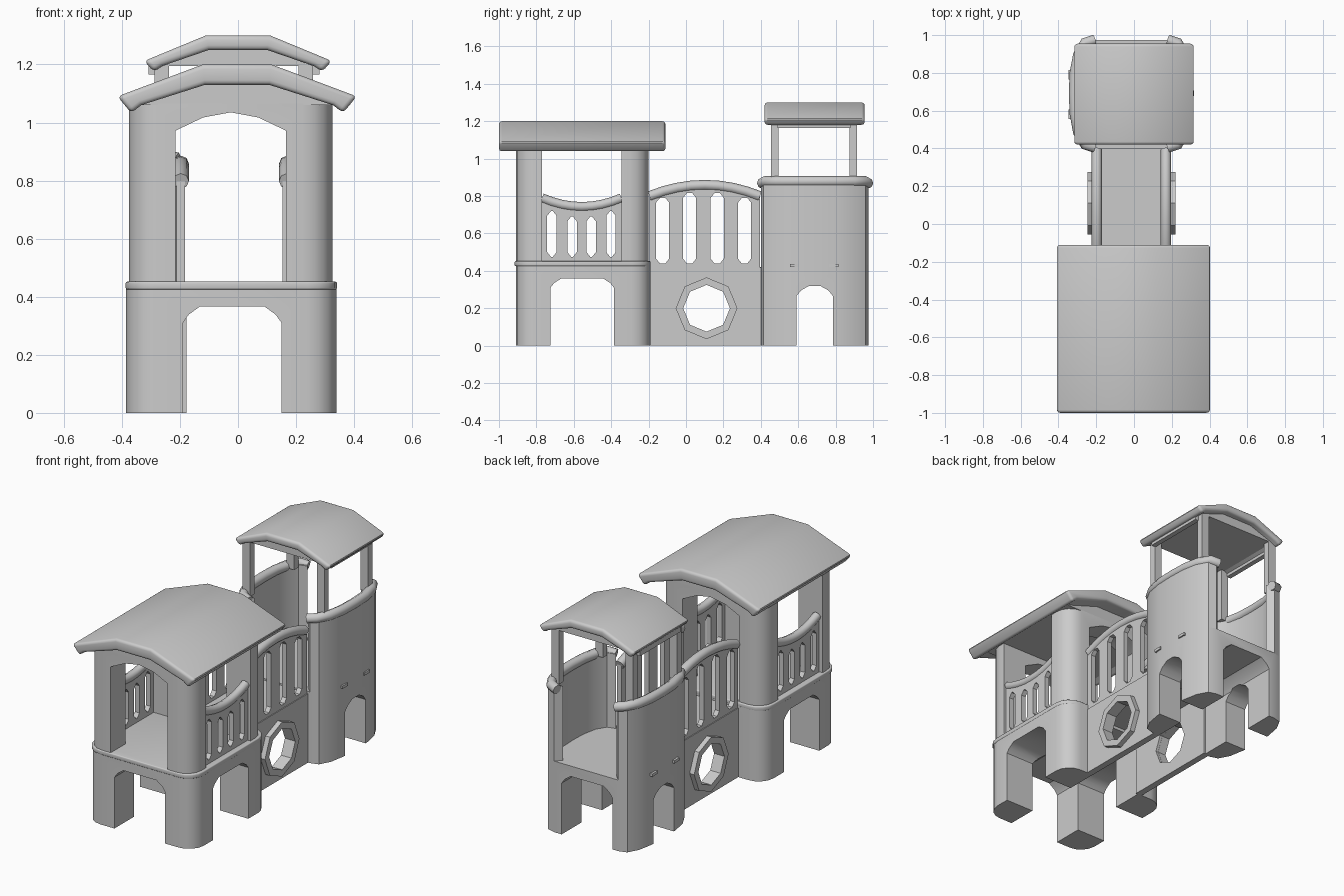
import bpy, bmesh, math

if "Cube" in bpy.data.objects:
    bpy.data.objects.remove(bpy.data.objects["Cube"])

CF, CB = -0.023, -0.014      # centre lines of front tower and of bridge/back tower


def finish(ob, angle=35):
    bpy.ops.object.select_all(action='DESELECT')
    ob.select_set(True)
    bpy.context.view_layer.objects.active = ob
    if ob.type == 'CURVE':
        bpy.ops.object.convert(target='MESH')
        ob = bpy.context.view_layer.objects.active
    for m in list(ob.modifiers):
        bpy.ops.object.modifier_apply(modifier=m.name)
    bpy.ops.object.shade_smooth_by_angle(angle=math.radians(angle))
    return ob


def prism(name, pts, axis, lo, hi, cuts=(), bevel=0):
    """Extrude a 2D outline along an axis, then cut and bevel it."""
    put = {'x': lambda a, b: (lo, a, b), 'y': lambda a, b: (a, lo, b),
           'z': lambda a, b: (a, b, lo)}[axis]
    bm = bmesh.new()
    f = bm.faces.new([bm.verts.new(put(*p)) for p in pts])
    ext = bmesh.ops.extrude_face_region(bm, geom=[f])
    d = [0, 0, 0]
    d['xyz'.index(axis)] = hi - lo
    bmesh.ops.translate(bm, vec=d, verts=[v for v in ext['geom'] if isinstance(v, bmesh.types.BMVert)])
    bmesh.ops.recalc_face_normals(bm, faces=bm.faces)
    me = bpy.data.meshes.new(name)
    bm.to_mesh(me)
    bm.free()
    ob = bpy.data.objects.new(name, me)
    bpy.context.collection.objects.link(ob)
    for c in cuts:
        m = ob.modifiers.new('cut', 'BOOLEAN')
        m.operation, m.solver, m.object = 'DIFFERENCE', 'EXACT', c
    if bevel:
        m = ob.modifiers.new('bevel', 'BEVEL')
        m.width, m.segments, m.limit_method, m.angle_limit = bevel, 3, 'ANGLE', math.radians(40)
    finish(ob)
    for c in cuts:
        bpy.data.objects.remove(c)
    return ob


def cutter(pts, axis, lo, hi):
    ob = prism('cutter', pts, axis, lo, hi)
    ob.hide_render = True
    return ob


def box(name, x0, x1, y0, y1, z0, z1):
    return prism(name, [(x0, y0), (x1, y0), (x1, y1), (x0, y1)], 'z', z0, z1)


def curve(name, dim, loops, cyclic):
    cu = bpy.data.curves.new(name, 'CURVE')
    cu.dimensions = dim
    for pts in loops:
        sp = cu.splines.new('POLY')
        sp.points.add(len(pts) - 1)
        for p, q in zip(sp.points, pts):
            p.co = (*q, 0, 1) if len(q) == 2 else (*q, 1)
        sp.use_cyclic_u = cyclic
    ob = bpy.data.objects.new(name, cu)
    bpy.context.collection.objects.link(ob)
    return ob


def panel(name, loops, x, half):
    """Upright sheet in the y-z plane; loops after the first are holes."""
    ob = curve(name, '2D', loops, True)
    ob.data.fill_mode = 'BOTH'
    ob.data.extrude = half
    ob.rotation_euler = (math.pi / 2, 0, math.pi / 2)
    ob.location.x = x
    return finish(ob)


def tube(name, pts, r):
    ob = curve(name, '3D', [pts], False)
    ob.data.bevel_depth, ob.data.bevel_resolution = r, 2
    ob.data.use_fill_caps = True
    return finish(ob, 50)


def rrect(cx, cy, hx, hy, r, n=4):
    out = []
    for k, (sx, sy) in enumerate([(1, 1), (-1, 1), (-1, -1), (1, -1)]):
        for i in range(n + 1):
            a = math.pi / 2 * (k + i / n)
            out.append((cx + sx * (hx - r) + r * math.cos(a), cy + sy * (hy - r) + r * math.sin(a)))
    return out


def arch(c, h, z0, shoulder, top, fr=((1, 0), (.88, .5), (.65, 1))):
    side = [(h * u, shoulder + (top - shoulder) * v) for u, v in fr]
    left = [(c - u, z) for u, z in side]
    right = [(c + u, z) for u, z in reversed(side) if u > 0]
    return [(c - h, z0)] + left + right + [(c + h, z0)]


def slot(y0, y1, z0, z1):
    c, d = 0.02, 0.025
    return [(y0, z0 + d), (y0 + c, z0), (y1 - c, z0), (y1, z0 + d),
            (y1, z1 - d), (y1 - c, z1), (y0 + c, z1), (y0, z1 - d)]


def octagon(r, y=0.11, z=0.2):
    return [(y + r * math.cos(i * math.pi / 4), z + r * math.sin(i * math.pi / 4)) for i in range(8)]


def roof(name, cx, half, y0, y1):
    """Half outline runs eave bottom, eave tip, ridge edge, then back underneath."""
    tip, ridge, in_ridge, in_eave, low = half
    right = [low, tip, ridge]
    under = [in_ridge, in_eave]
    pts = [(cx + x, z) for x, z in right] + [(cx - x, z) for x, z in reversed(right)]
    pts += [(cx - x, z) for x, z in reversed(under)] + [(cx + x, z) for x, z in under]
    prism(name, pts, 'y', y0, y1, bevel=0.016)
    g = [(cx + x, z) for x, z in under]
    g += [(cx - x, z) for x, z in reversed(under)]
    inset = 0.09 if y0 < 0 else 0.04
    prism(name + '_gable', g, 'y', y0 + inset, y1 - inset)


# Front tower: arched base, flared rim, corner posts, roof
prism('front_base', rrect(CF, -0.55, 0.362, 0.36, 0.1), 'z', 0, 0.43, [
    cutter(arch(-0.02, 0.17, -0.1, 0.31, 0.367), 'y', -1.2, 0.1),
    cutter(arch(-0.555, 0.17, -0.1, 0.31, 0.36), 'x', -1, 1)])
prism('front_deck', rrect(CF, -0.553, 0.364, 0.363, 0.1), 'z', 0.425, 0.452, bevel=0.006)
prism('front_posts', rrect(-0.025, -0.555, 0.35, 0.355, 0.1), 'z', 0.45, 1.065, [
    cutter(arch(-0.025, 0.19, 0.4, 0.972, 1.035, ((1, 0), (.5, .72), (0, 1))), 'y', -1.2, 0.1),
    cutter([(-0.77, 0.4), (-0.345, 0.4), (-0.345, 1.2), (-0.77, 1.2)], 'x', -1, 1)])
roof('front_roof', -0.003, [(0.412, 1.09), (0.118, 1.2), (0.11, 1.13), (0.33, 1.06), (0.365, 1.033)],
     -1.0, -0.11)

# Front tower side railings
def sag(y):
    return 0.737 + 0.045 * ((y + 0.557) / 0.21) ** 2

ys = [-0.77 + 0.425 * i / 8 for i in range(9)]
slots = [slot(a, a + 0.05, 0.475, t) for a, t in
         [(-0.742, 0.72), (-0.634, 0.69), (-0.532, 0.69), (-0.426, 0.72)]]
for s, side in ((-1, 'left'), (1, 'right')):
    x = CF + s * 0.315
    panel(side + '_railing', [[(-0.775, 0.45), (-0.34, 0.45)] + [(y, sag(y)) for y in reversed(ys)]] + slots, x, 0.015)
    tube(side + '_railing_cap', [(x, y, sag(y) + 0.005) for y in ys], 0.026)

# Bridge: floor, walls with octagonal windows, arched railings
box('bridge_floor', CB - 0.18, CB + 0.18, -0.2, 0.41, 0.385, 0.42)

def hump(y):
    return 0.858 - 0.062 * ((y - 0.1) / 0.3) ** 2

ys = [-0.195 + 0.59 * i / 8 for i in range(9)]
slots = [slot(a, a + 0.07, 0.44, t) for a, t in
         [(-0.16, 0.79), (-0.016, 0.815), (0.132, 0.815), (0.278, 0.79)]]
for s, side in ((-1, 'left'), (1, 'right')):
    x = CB + s * 0.183
    panel(side + '_bridge_wall', [[(-0.195, 0), (0.41, 0), (0.41, 0.418), (-0.195, 0.418)], octagon(0.126)], x, 0.02)
    panel(side + '_window_frame', [octagon(0.165), octagon(0.125)], x + s * 0.023, 0.027)
    panel(side + '_bridge_railing', [[(-0.195, 0.4), (0.395, 0.4)] + [(y, hump(y)) for y in reversed(ys)]] + slots, x, 0.015)
    tube(side + '_bridge_cap', [(x, y, hump(y)) for y in ys], 0.028)

# Back tower: arched base with bowed sides
bow = [(0.215, 0.40), (0.265, 0.415), (0.3, 0.48), (0.318, 0.58), (0.322, 0.69),
       (0.318, 0.80), (0.3, 0.895), (0.265, 0.96), (0.215, 0.975)]
foot = [(CB + x, y) for x, y in bow] + [(CB - x, y) for x, y in reversed(bow)]
prism('back_base', foot, 'z', 0, 0.43, [
    cutter(arch(-0.02, 0.17, -0.1, 0.31, 0.367), 'y', 0.2, 1.2),
    cutter(arch(0.688, 0.098, -0.1, 0.265, 0.32, ((1, 0), (.75, .55), (.3, 1))), 'x', -1, 1)])

# Back tower walls, cap rails, roof posts
for s, side in ((-1, 'left'), (1, 'right')):
    inner = [(x - 0.035, 0.6875 + (y - 0.6875) * 0.88) for x, y in reversed(bow)]
    prism(side + '_back_wall', [(CB + s * x, y) for x, y in bow + inner], 'z', 0.43, 0.88)
    rail = [(CB + s * (x - 0.02), 0.69 + (y - 0.6875) * 0.985, 0.878) for x, y in bow]
    first, last = rail[0], rail[-1]
    tube(side + '_back_rail', [(first[0], first[1], 0.868)] + rail[1:-1] + [(last[0], last[1], 0.868)], 0.029)
    x = CB + s * 0.248
    for y in (0.475, 0.895):
        box(side + '_roof_post', x - 0.025, x + 0.025, y - 0.02, y + 0.02, 0.87, 1.21)
    xb = CB + s * 0.28
    box(side + '_roof_beam', xb - 0.015, xb + 0.015, 0.49, 0.88, 1.165, 1.2)
    for y in (0.58, 0.79):
        xc = CB + s * 0.32
        box(side + '_clip', xc - 0.012, xc + 0.006, y - 0.025, y + 0.025, 0.42, 0.437)
roof('back_roof', 0.0, [(0.323, 1.212), (0.11, 1.3), (0.1, 1.25), (0.26, 1.195), (0.29, 1.175)], 0.42, 0.955)
